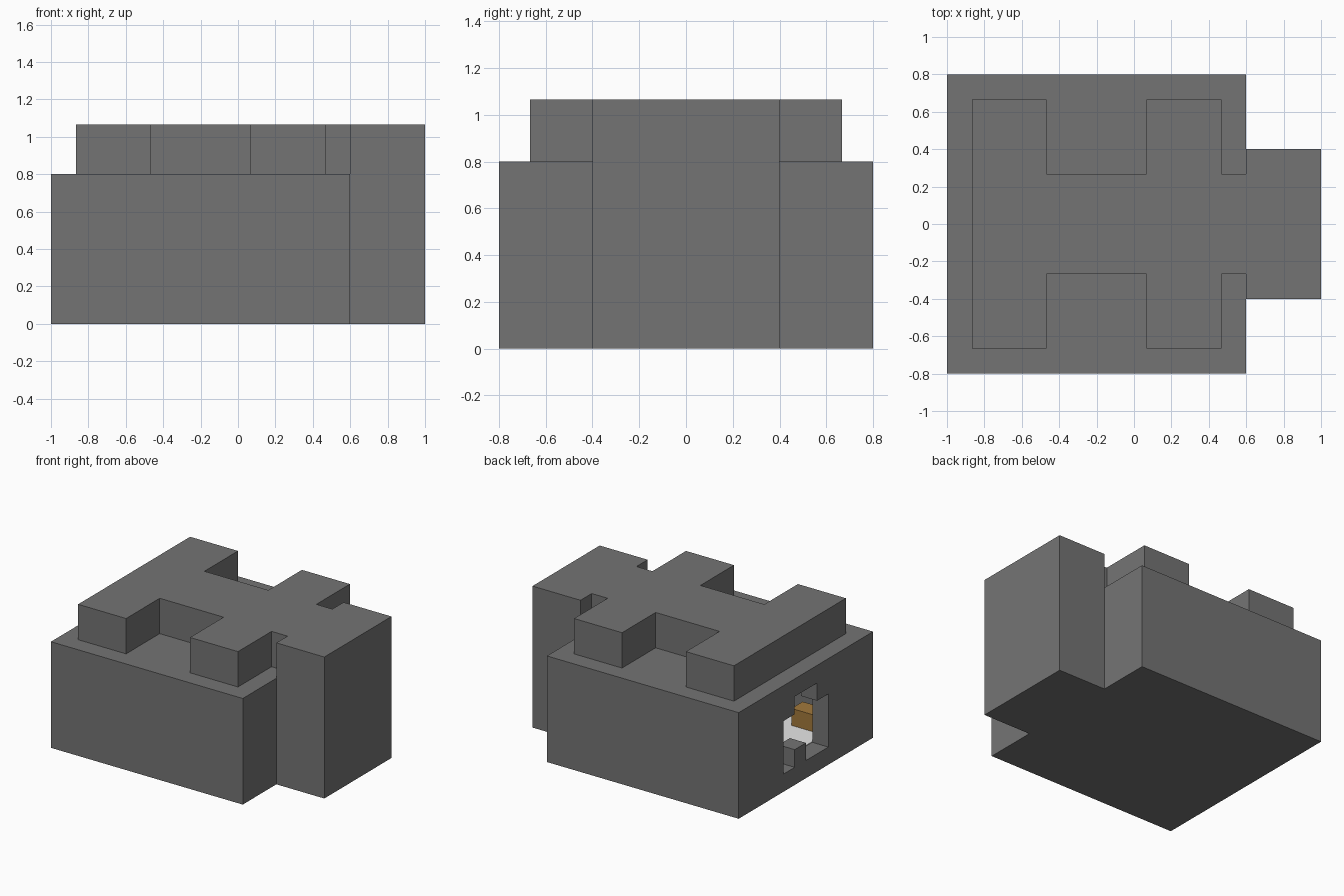
import bpy
import bmesh
from mathutils import Vector

if "Cube" in bpy.data.objects:
    bpy.data.objects.remove(bpy.data.objects["Cube"], do_unlink=True)

U = 2 / 15          # one block
X0 = -1.0           # outer face of the doorway wall


def material(name, rgb):
    m = bpy.data.materials.new(name)
    m.use_nodes = True
    m.diffuse_color = (*rgb, 1)
    bsdf = next(n for n in m.node_tree.nodes if n.type == 'BSDF_PRINCIPLED')
    bsdf.inputs["Base Color"].default_value = (*rgb, 1)
    bsdf.inputs["Roughness"].default_value = 0.9
    return m


stone = material("grey stone", (0.175, 0.175, 0.175))
timber = material("golden timber", (0.36, 0.19, 0.045))
plaster = material("white floor", (0.9, 0.9, 0.9))


def prism(name, outline, low, high, mat, axis='z'):
    """Extrude an outline, in blocks: (x, y) along z, or (y, z) along x."""
    def place(p, t):
        x, y, z = (p[0], p[1], t) if axis == 'z' else (t, p[0], p[1])
        return Vector((X0 + x * U, y * U, z * U))

    bm = bmesh.new()
    face = bm.faces.new([bm.verts.new(place(p, low)) for p in outline])
    shift = place(outline[0], high) - place(outline[0], low)
    grown = bmesh.ops.extrude_face_region(bm, geom=[face], use_keep_orig=True)
    moved = [g for g in grown["geom"] if isinstance(g, bmesh.types.BMVert)]
    bmesh.ops.translate(bm, verts=moved, vec=shift)
    bmesh.ops.recalc_face_normals(bm, faces=bm.faces)
    mesh = bpy.data.meshes.new(name)
    bm.to_mesh(mesh)
    bm.free()
    mesh.materials.append(mat)
    obj = bpy.data.objects.new(name, mesh)
    bpy.context.collection.objects.link(obj)
    return obj


def rect(x1, x2, y1, y2):
    return [(x1, y1), (x2, y1), (x2, y2), (x1, y2)]


def cut(target, cutter):
    cutter.hide_render = True
    mod = target.modifiers.new("cut", 'BOOLEAN')
    mod.operation = 'DIFFERENCE'
    mod.solver = 'EXACT'
    mod.object = cutter
    bpy.context.view_layer.objects.active = target
    bpy.ops.object.modifier_apply(modifier=mod.name)
    bpy.data.objects.remove(cutter, do_unlink=True)


# Hollow main body with a stepped doorway and a small sill block
body = prism("main_body", rect(0, 12, -6, 6), 0, 6, stone)
cut(body, prism("room_cutter", rect(1, 11, -5, 5), 1, 5, stone))
doorway = [(-2, 1), (0, 1), (0, 2), (1, 2), (1, 1), (2, 1),
           (2, 4), (1, 4), (1, 5), (-1, 5), (-1, 4), (-2, 4)]
cut(body, prism("doorway_cutter", doorway, -0.5, 1.5, stone, axis='x'))

# Roof slab, mirrored about its long axis
half = [(1, 5), (4, 5), (4, 2), (8, 2), (8, 5), (11, 5), (11, 2), (12, 2)]
prism("roof_slab", half + [(x, -y) for x, y in reversed(half)], 6, 8, stone)

# Tall end block
prism("end_tower", rect(12, 15, -3, 3), 0, 8, stone)

# Room floor and bench
prism("room_floor", rect(1, 11, -5, 5), 1, 1.04, plaster)
prism("timber_bench", rect(1, 3, -4, -3), 1, 2, timber)
